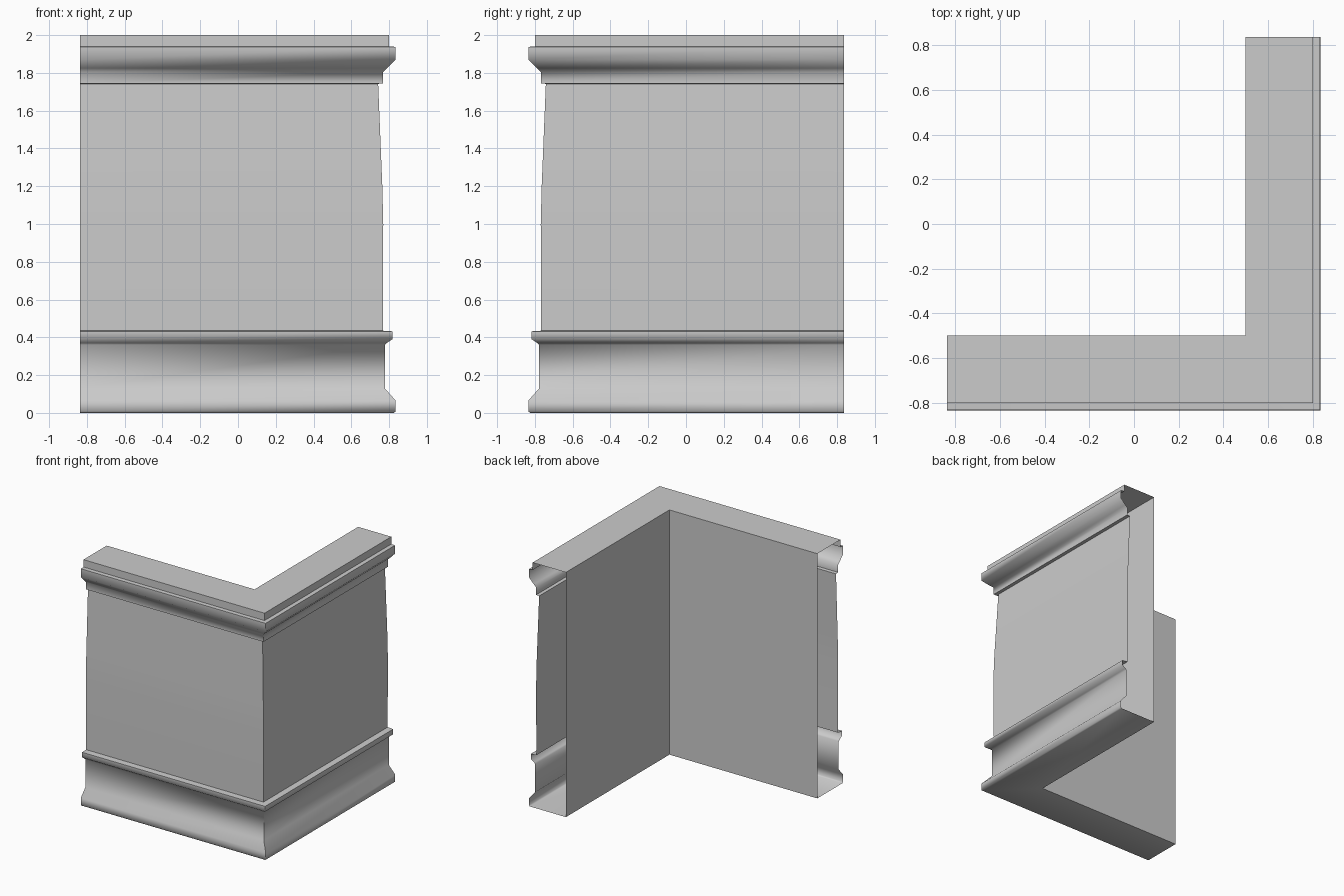
import bpy, bmesh

if "Cube" in bpy.data.objects:
    bpy.data.objects.remove(bpy.data.objects["Cube"])

END = 0.837  # where the two wings stop (ends stay open)

# Closed wall section: (distance outwards, height), from inner foot round the outside
profile = [
    (0.50, 0.0), (0.825, 0.0), (0.835, 0.008), (0.835, 0.065),   # plinth
    (0.777, 0.13), (0.777, 0.36),
    (0.787, 0.37), (0.817, 0.39), (0.817, 0.432), (0.767, 0.435),  # lower moulding
    (0.769, 1.0), (0.764, 1.2), (0.742, 1.742),                  # tapering panel
    (0.768, 1.745), (0.768, 1.805), (0.79, 1.825),
    (0.833, 1.87), (0.833, 1.938), (0.80, 1.94),                 # cornice
    (0.80, 2.0), (0.50, 2.0),
]

# Sweep the section along the L: left end, mitred corner, back end
bm = bmesh.new()
rings = []
for place in (lambda d, z: (-END, -d, z),
              lambda d, z: (d, -d, z),
              lambda d, z: (d, END, z)):
    rings.append([bm.verts.new(place(d, z)) for d, z in profile])
n = len(profile)
for a, b in zip(rings, rings[1:]):
    for i in range(n):
        j = (i + 1) % n
        bm.faces.new((a[i], b[i], b[j], a[j]))

mesh = bpy.data.meshes.new("corner_wall")
bm.to_mesh(mesh)
bm.free()
wall = bpy.data.objects.new("corner_wall", mesh)
bpy.context.collection.objects.link(wall)

# Soft mouldings, crisp ledges and corner
bpy.context.view_layer.objects.active = wall
wall.select_set(True)
bpy.ops.object.shade_smooth_by_angle(angle=1.1)
